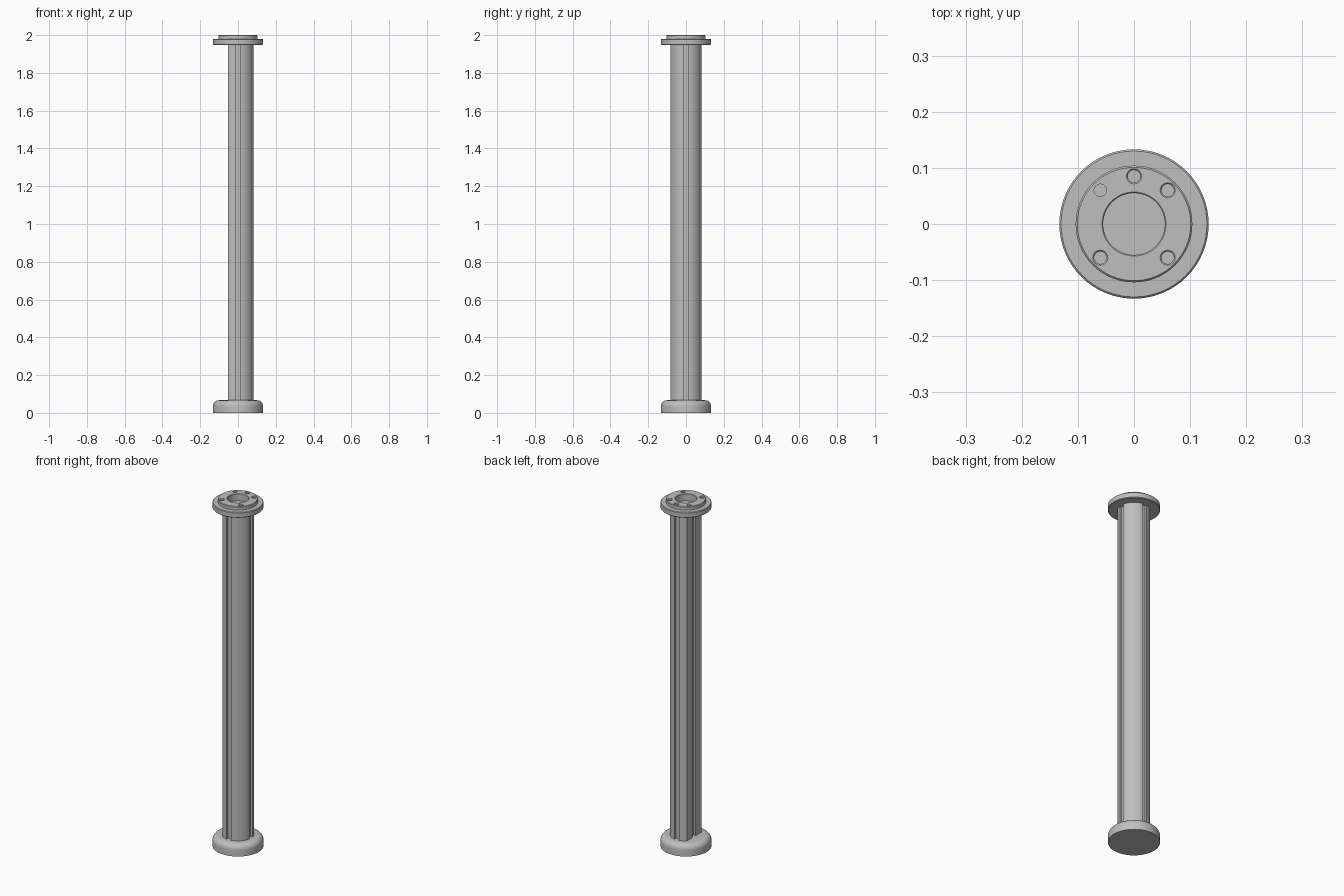
import bpy, bmesh
from math import sin, cos, pi, radians, asin, acos

if "Cube" in bpy.data.objects:
    bpy.data.objects.remove(bpy.data.objects["Cube"])

grey = bpy.data.materials.new("mid grey")
grey.diffuse_color = (0.52, 0.52, 0.52, 1)
grey.use_nodes = True
grey.node_tree.nodes["Principled BSDF"].inputs["Base Color"].default_value = grey.diffuse_color


def finish(bm, name):
    bmesh.ops.recalc_face_normals(bm, faces=bm.faces)
    mesh = bpy.data.meshes.new(name)
    bm.to_mesh(mesh)
    bm.free()
    ob = bpy.data.objects.new(name, mesh)
    bpy.context.collection.objects.link(ob)
    mesh.materials.append(grey)
    return ob


def smooth(ob):
    bpy.ops.object.select_all(action='DESELECT')
    ob.select_set(True)
    bpy.context.view_layer.objects.active = ob
    bpy.ops.object.shade_smooth_by_angle(angle=radians(30))


def lathe(bm, profile, n, cx=0, cy=0):
    """Closed solid of revolution from (radius, z) points, capped at both ends."""
    rings = [[bm.verts.new((cx + r * cos(2 * pi * i / n), cy + r * sin(2 * pi * i / n), z))
              for i in range(n)] for r, z in profile]
    for a, b in zip(rings, rings[1:]):
        for i in range(n):
            j = (i + 1) % n
            bm.faces.new((a[i], a[j], b[j], b[i]))
    bm.faces.new(rings[0])
    bm.faces.new(rings[-1])


# Base: disc with a rounded upper rim
R, H, ROUND = 0.133, 0.067, 0.032
bm = bmesh.new()
lathe(bm, [(R, 0)] + [(R - ROUND + ROUND * cos(t * pi / 16), H - ROUND + ROUND * sin(t * pi / 16))
                      for t in range(9)], 64)
smooth(finish(bm, "base"))

# Column: round extrusion with three grooves and a slotted flat on the -x side
CR, W, D, FLAT = 0.084, 0.014, 0.014, 0.052
half = asin(W / CR)
flat = acos(FLAT / CR)
outline = []


def arc(a, b, n=12):
    outline.extend((CR * cos(a + (b - a) * i / n), CR * sin(a + (b - a) * i / n)) for i in range(n + 1))


def groove(angle, outer):
    for u, v in ((outer - D, -W), (outer - D, W)):
        outline.append((u * cos(angle) - v * sin(angle), u * sin(angle) + v * cos(angle)))


groove(0, CR)
arc(half, pi / 2 - half)
groove(pi / 2, CR)
arc(pi / 2 + half, pi - flat, 6)
outline.append((-FLAT, W))
groove(pi, FLAT)
outline.append((-FLAT, -W))
arc(pi + flat, 1.5 * pi - half, 6)
groove(1.5 * pi, CR)
arc(1.5 * pi + half, 2 * pi - half)

bm = bmesh.new()
low = [bm.verts.new((x, y, 0.06)) for x, y in outline]
top = [bm.verts.new((x, y, 1.952)) for x, y in outline]
for i in range(len(low)):
    j = (i + 1) % len(low)
    bm.faces.new((low[i], low[j], top[j], top[i]))
bm.faces.new(low)
bm.faces.new(top)
smooth(finish(bm, "column"))

# Top flange: stepped disc with a central recess
bm = bmesh.new()
C = 0.003
lathe(bm, [(R - C, 1.948), (R, 1.948 + C), (R, 1.98 - C), (R - C, 1.98), (0.104, 1.98),
           (0.104, 2 - C), (0.104 - C, 2), (0.057, 2), (0.055, 1.998), (0.055, 1.96)], 64)
flange = finish(bm, "top_flange")

# Bolt holes: four chamfered, one plain
bm = bmesh.new()
for deg in (45, 90, 135, 225, 315):
    x, y = 0.085 * cos(radians(deg)), 0.085 * sin(radians(deg))
    rim = 0.011 if deg == 135 else 0.0135
    lathe(bm, [(0.011, 1.965), (0.011, 1.9975), (rim, 2.0), (rim, 2.01)], 24, x, y)
cutter = finish(bm, "hole_cutter")
cutter.hide_render = True
mod = flange.modifiers.new("holes", 'BOOLEAN')
mod.operation = 'DIFFERENCE'
mod.solver = 'EXACT'
mod.object = cutter
bpy.context.view_layer.objects.active = flange
bpy.ops.object.modifier_apply(modifier=mod.name)
bpy.data.objects.remove(cutter)
smooth(flange)
